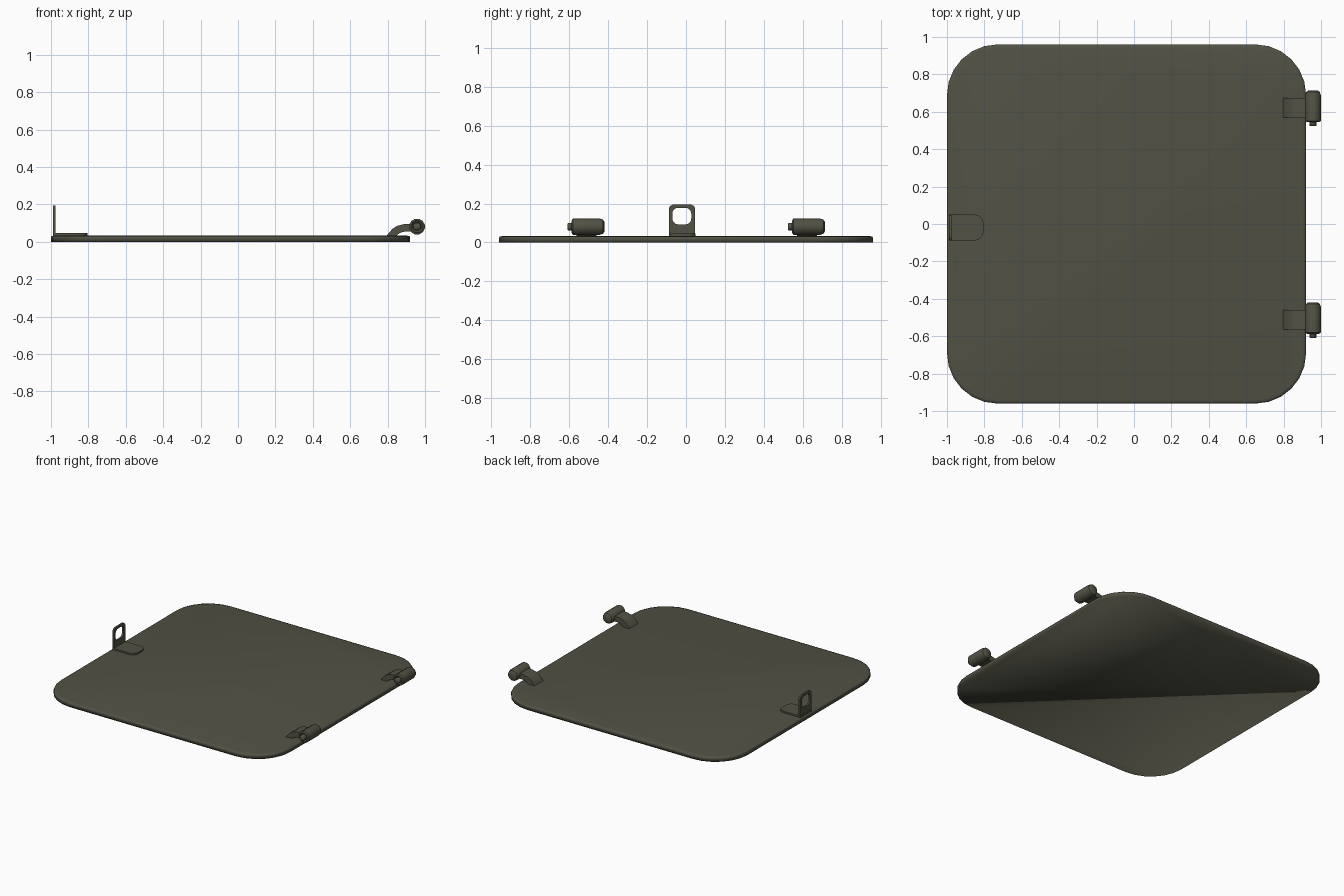
import bpy, bmesh, math
from mathutils import Vector

if "Cube" in bpy.data.objects:
    bpy.data.objects.remove(bpy.data.objects["Cube"])

mat = bpy.data.materials.new("dark olive metal")
mat.diffuse_color = (0.085, 0.083, 0.060, 1)
mat.use_nodes = True
mat.node_tree.nodes["Principled BSDF"].inputs["Base Color"].default_value = mat.diffuse_color


def finish(bm, name, angle=40):
    bmesh.ops.recalc_face_normals(bm, faces=bm.faces)
    me = bpy.data.meshes.new(name)
    bm.to_mesh(me)
    bm.free()
    me.materials.append(mat)
    ob = bpy.data.objects.new(name, me)
    bpy.context.collection.objects.link(ob)
    bpy.ops.object.select_all(action='DESELECT')
    ob.select_set(True)
    bpy.context.view_layer.objects.active = ob
    if angle:
        bpy.ops.object.shade_smooth_by_angle(angle=math.radians(angle))
    else:
        bpy.ops.object.shade_smooth()
    return ob


def rounded_rect(x0, x1, y0, y1, radii, seg):
    """Outline, counter-clockwise from the lower right; one radius per corner."""
    corners = [(x1, y0, -1, 1, -90), (x1, y1, -1, -1, 0),
               (x0, y1, 1, -1, 90), (x0, y0, 1, 1, 180)]
    pts = []
    for (x, y, sx, sy, start), r in zip(corners, radii):
        for i in range(seg + 1):
            a = math.radians(start + 90 * i / seg)
            pts.append((x + sx * r + r * math.cos(a), y + sy * r + r * math.sin(a)))
    return pts


def loft(bm, rings, caps=True):
    vs = [[bm.verts.new(p) for p in r] for r in rings]
    n = len(vs[0])
    for a, b in zip(vs, vs[1:]):
        for i in range(n):
            bm.faces.new((a[i], a[(i + 1) % n], b[(i + 1) % n], b[i]))
    if caps:
        bm.faces.new(vs[0][::-1])
        bm.faces.new(vs[-1])
    return vs


# Hatch plate with rounded corners and a softened upper rim
bm = bmesh.new()
rings = []
for inset, z in ((0, 0), (0, 0.024), (0.003, 0.03), (0.018, 0.033)):
    r = 0.27 - inset
    rings.append([(x, y, z) for x, y in rounded_rect(
        -1 + inset, 0.92 - inset, -0.96 + inset, 0.96 - inset, [r] * 4, 6)])
loft(bm, rings)
finish(bm, "hatch_plate", 0)

# Hasp foot: thin tab lying on the plate
bm = bmesh.new()
outline = rounded_rect(-0.99, -0.805, -0.088, 0.05, [0.045, 0.045, 0.001, 0.001], 5)
loft(bm, [[(x, y, z) for x, y in outline] for z in (0.028, 0.046)])
finish(bm, "hasp_foot")

# Hasp loop: upright tab with a rounded window
bm = bmesh.new()
outer = rounded_rect(-0.088, 0.047, 0.03, 0.195, [0.001, 0.025, 0.025, 0.001], 5)
inner = rounded_rect(-0.070, 0.027, 0.093, 0.178, [0.03] * 4, 5)
x0, x1 = -0.988, -0.975
sections = [[(x, y, z) for y, z in o]
            for o, x in ((outer, x0), (outer, x1), (inner, x1), (inner, x0), )]
vs = loft(bm, sections, caps=False)
n = len(outer)
for i in range(n):
    j = (i + 1) % n
    bm.faces.new((vs[3][i], vs[3][j], vs[0][j], vs[0][i]))
finish(bm, "hasp_loop", 35)


def ring_y(r, y, sides, cx=0.957, cz=0.081):
    return [(cx + r * math.cos(2 * math.pi * (i + .5) / sides), y,
             cz + r * math.sin(2 * math.pi * (i + .5) / sides)) for i in range(sides)]


# Two lift-off hinges: barrel, pin and curved leaf
for label, y in (("rear", 0.545), ("front", -0.587)):
    bm = bmesh.new()
    profile = [(0.024, 0.008), (0.033, 0.0), (0.043, 0.006), (0.043, 0.145),
               (0.038, 0.160), (0.026, 0.168)]
    loft(bm, [ring_y(r, y + d, 12) for r, d in profile])
    finish(bm, label + "_hinge_barrel", 35)

    bm = bmesh.new()
    loft(bm, [ring_y(0.016, y - 0.022, 8), ring_y(0.021, y - 0.018, 8),
              ring_y(0.021, y + 0.02, 8)])
    finish(bm, label + "_hinge_pin", 50)

    bm = bmesh.new()
    side = [(0.793, 0.028), (0.800, 0.040), (0.825, 0.068), (0.850, 0.085), (0.885, 0.094),
            (0.935, 0.096), (0.935, 0.056), (0.895, 0.056), (0.865, 0.047), (0.840, 0.028)]
    loft(bm, [[(x, yy, z) for x, z in side] for yy in (y + 0.024, y + 0.128)])
    finish(bm, label + "_hinge_leaf", 40)
